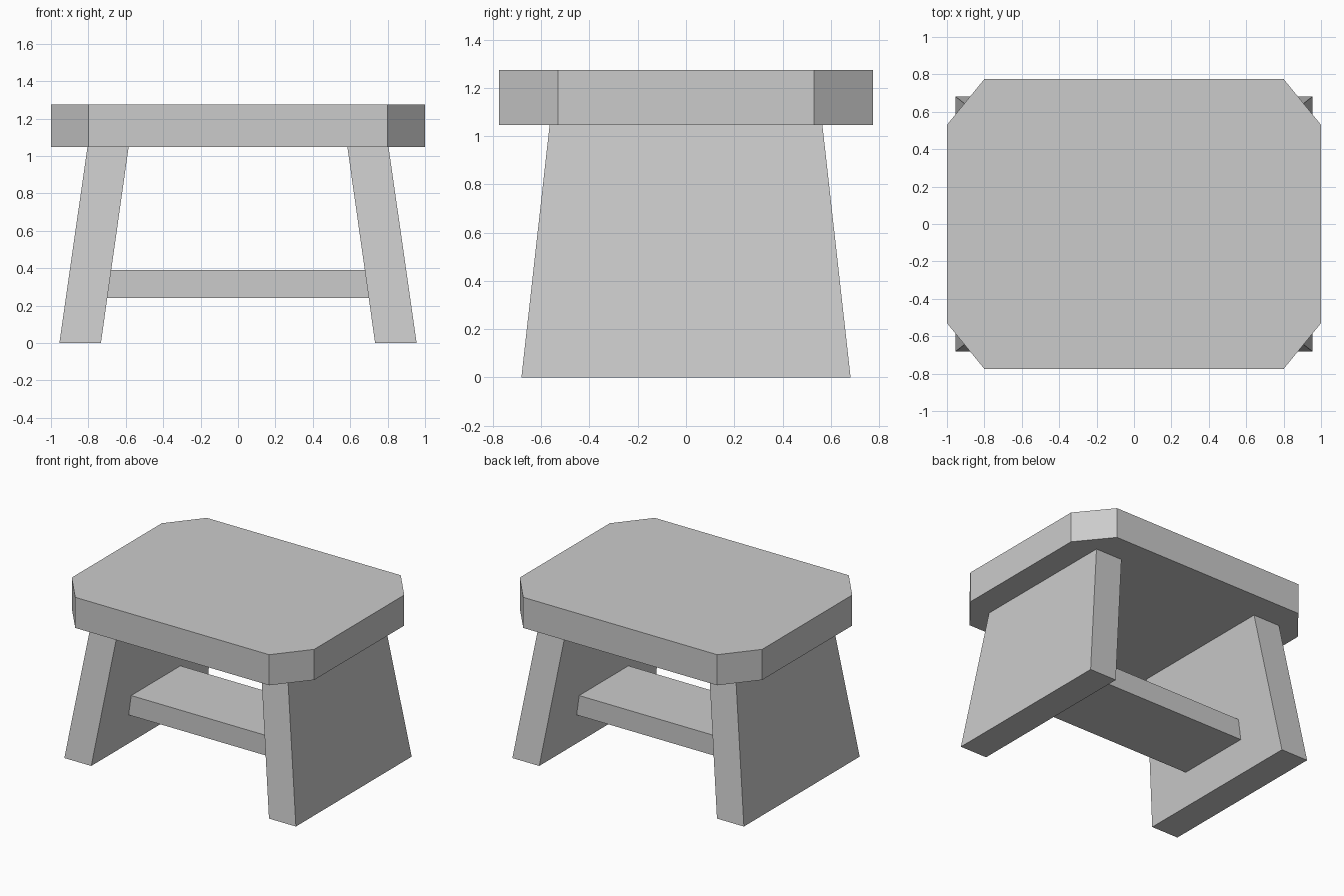
import bpy
import bmesh

cube = bpy.data.objects.get("Cube")
if cube:
    bpy.data.objects.remove(cube, do_unlink=True)

grey = bpy.data.materials.new("plain grey")
grey.use_nodes = True
grey.diffuse_color = (0.6, 0.6, 0.6, 1)
grey.node_tree.nodes["Principled BSDF"].inputs["Base Color"].default_value = (0.6, 0.6, 0.6, 1)


def loft(name, bottom, top, z0, z1):
    """Solid between two matching outlines at heights z0 and z1."""
    bm = bmesh.new()
    low = [bm.verts.new((x, y, z0)) for x, y in bottom]
    high = [bm.verts.new((x, y, z1)) for x, y in top]
    bm.faces.new(low)
    bm.faces.new(high)
    n = len(low)
    for i in range(n):
        j = (i + 1) % n
        bm.faces.new((low[i], low[j], high[j], high[i]))
    bmesh.ops.recalc_face_normals(bm, faces=bm.faces)
    mesh = bpy.data.meshes.new(name)
    bm.to_mesh(mesh)
    bm.free()
    mesh.materials.append(grey)
    obj = bpy.data.objects.new(name, mesh)
    bpy.context.collection.objects.link(obj)
    return obj


def rect(x0, x1, half_y):
    return [(x0, -half_y), (x1, -half_y), (x1, half_y), (x0, half_y)]


SEAT_Z = 1.047

# Seat: thick slab with cut corners
quarter = [(1, 0.53), (0.8, 0.775)]
outline = (quarter + [(-x, y) for x, y in reversed(quarter)]
           + [(-x, -y) for x, y in quarter]
           + [(x, -y) for x, y in reversed(quarter)])
loft("seat", outline, outline, SEAT_Z, 1.275)

# Legs: splayed, tapering boards at each end
for name, side in (("left_leg", 1), ("right_leg", -1)):
    loft(name, rect(side * 0.733, side * 0.955, 0.682),
         rect(side * 0.585, side * 0.805, 0.565), 0, SEAT_Z)

# Stretcher: flat board joining the legs, ends sunk into them
loft("stretcher", rect(-0.74, 0.74, 0.29), rect(-0.72, 0.72, 0.29), 0.24, 0.39)
